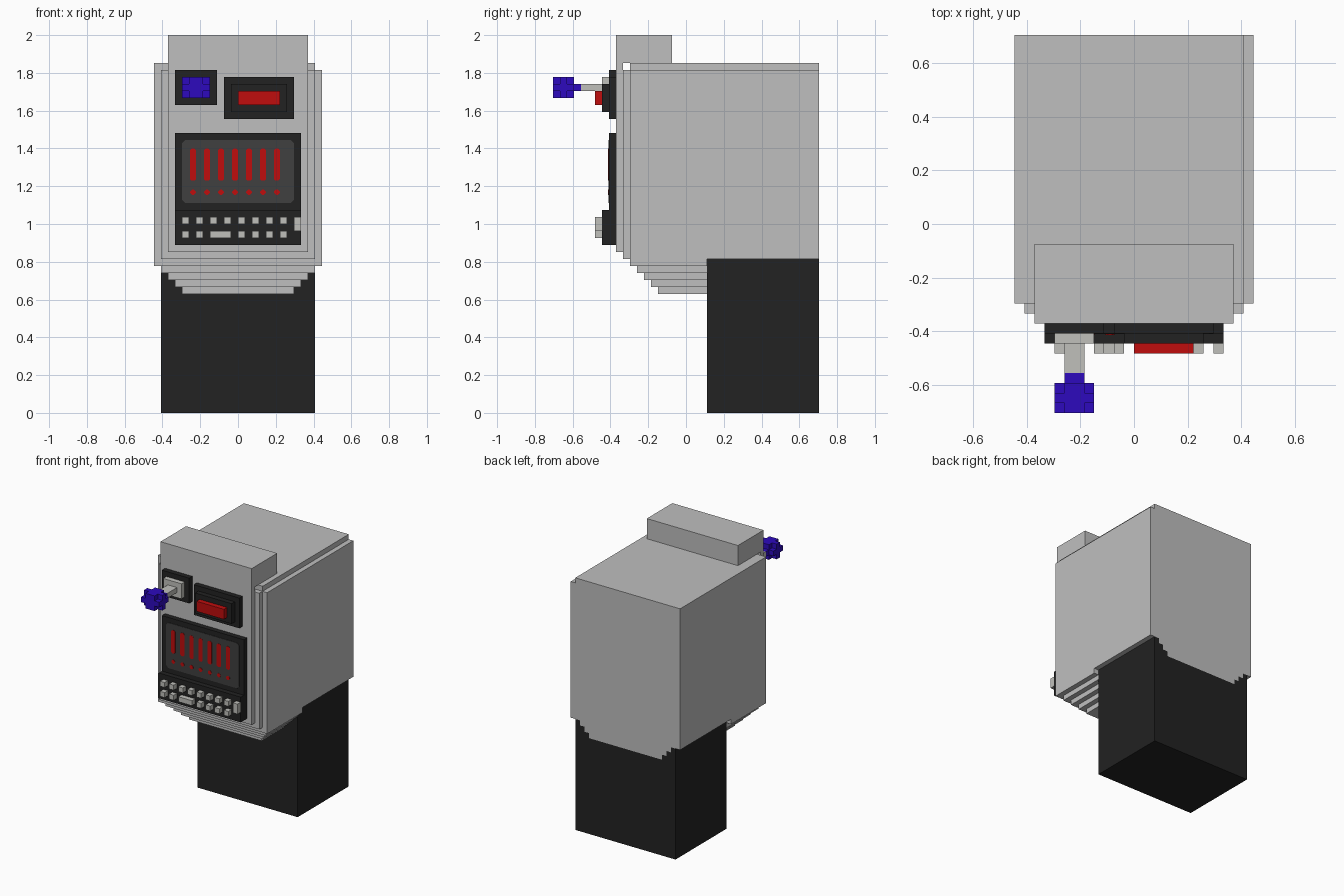
import bpy, bmesh, math

if "Cube" in bpy.data.objects:
    bpy.data.objects.remove(bpy.data.objects["Cube"], do_unlink=True)

U = 2 / 54  # block size: the model is 54 blocks tall


def material(name, rgb):
    m = bpy.data.materials.new(name)
    m.use_nodes = True
    m.diffuse_color = (*rgb, 1)
    bsdf = next(n for n in m.node_tree.nodes if n.type == 'BSDF_PRINCIPLED')
    bsdf.inputs["Base Color"].default_value = (*rgb, 1)
    return m


GREY = material("casing grey", (0.52, 0.52, 0.52))
LIGHT = material("key grey", (0.53, 0.53, 0.50))
BLACK = material("black", (0.016, 0.016, 0.016))
SCREEN = material("screen grey", (0.05, 0.05, 0.05))
RED = material("red", (0.53, 0.004, 0.004))
BLUE = material("blue", (0.026, 0.003, 0.515))


def finish(name, bm, mat):
    bmesh.ops.recalc_face_normals(bm, faces=bm.faces)
    me = bpy.data.meshes.new(name)
    bm.to_mesh(me)
    bm.free()
    me.materials.append(mat)
    ob = bpy.data.objects.new(name, me)
    bpy.context.collection.objects.link(ob)
    return ob


def blocks(name, mat, *boxes):
    """One object from boxes (x0, x1, y0, y1, z0, z1) in block units."""
    bm = bmesh.new()
    for x0, x1, y0, y1, z0, z1 in boxes:
        verts = bmesh.ops.create_cube(bm, size=1)["verts"]
        for v in verts:
            v.co = (U * (x1 if v.co.x > 0 else x0),
                    U * (y1 if v.co.y > 0 else y0),
                    U * (z1 if v.co.z > 0 else z0))
    return finish(name, bm, mat)


def cut_plates(name, mat, rects, cut, y, depth):
    """Thin front plates with cut corners; rects are (x0, x1, z0, z1)."""
    bm = bmesh.new()
    for x0, x1, z0, z1 in rects:
        outline = [(x0 + cut, z0), (x1 - cut, z0), (x1, z0 + cut), (x1, z1 - cut),
                   (x1 - cut, z1), (x0 + cut, z1), (x0, z1 - cut), (x0, z0 + cut)]
        face = bm.faces.new([bm.verts.new((U * x, U * y, U * z)) for x, z in outline])
        new = bmesh.ops.extrude_face_region(bm, geom=[face])["geom"]
        for v in new:
            if isinstance(v, bmesh.types.BMVert):
                v.co.y -= U * depth
    return finish(name, bm, mat)


# Casing: main body, side plate, stepped front and raised head
blocks("casing", GREY, (-12, 11, -8, 19, 22, 50))
blocks("side_plate", GREY, (11, 12, -8, 19, 22, 49))
blocks("front_step", GREY, (-11, 11, -9, -8, 22, 49))
blocks("front_slab", GREY, (-10, 10, -10, -9, 23, 54))
blocks("head", GREY, (-10, 10, -9, -2, 50, 54))

# Stepped underside, shrinking as it goes down
blocks("underside_steps", GREY,
       *[(-12 + i, 12 - i, -8 + i, 3, 21 - i, 22 - i) for i in range(5)])

# Pedestal with stepped upper corners, and the casing rows between them
pedestal = [(-11, 11, 3, 19, 0, 19)]
rows = []
for w in (8, 9, 10):
    z = w + 11
    rows.append((-w, w, 3, 19, z, z + 1))
    pedestal += [(-11, -w, 3, 19, z, z + 1), (w, 11, 3, 19, z, z + 1)]
blocks("pedestal", BLACK, *pedestal)
blocks("casing_lower_rows", GREY, *rows)

# Lever with its mounting plate, stem and knob (a block with no corners)
blocks("lever_panel", BLACK, (-9, -3, -11, -10, 44, 49))
blocks("lever_base", LIGHT, (-8, -4, -12, -11, 45, 48))
blocks("lever_stem", LIGHT, (-7, -5, -15, -12, 46, 47))
blocks("lever_collar", BLUE, (-7, -5, -16, -15, 46, 47))
blocks("lever_knob", BLUE,
       (-8, -4, -19, -16, 46, 47),
       (-8, -4, -18, -17, 45, 48),
       (-7, -5, -19, -16, 45, 48))

# Red button on a two-step mount
blocks("button_panel", BLACK, (-2, 8, -11, -10, 42, 48))
blocks("button_mount", BLACK, (-1, 7, -12, -11, 43, 47))
blocks("button", RED, (0, 6, -13, -12, 44, 46))

# Display: bezel, screen, bars and dots
blocks("screen_bezel", BLACK, (-9, 9, -11, -10, 24, 40))
cut_plates("screen", SCREEN, [(-8, 8, 30, 39)], 0.45, -11, 0.08)
centres = [-6.43 + 2 * i for i in range(7)]
cut_plates("screen_bars", RED, [(c - 0.45, c + 0.45, 33.2, 37.8) for c in centres],
           0.25, -11.08, 0.06)
cut_plates("screen_dots", RED, [(c - 0.4, c + 0.4, 31.15, 31.95) for c in centres],
           0.28, -11.08, 0.06)

# Keyboard
blocks("keyboard", BLACK, (-9, 9, -12, -11, 24, 29))
keys = [(x, x + 1, -13, -12, 27, 28) for x in range(-8, 8, 2)]
keys += [(x, x + 1, -13, -12, 25, 26) for x in (-8, -6, 0, 2, 4, 6)]
keys += [(-4, -1, -13, -12, 25, 26), (8, 9, -13, -12, 26, 28)]
blocks("keys", LIGHT, *keys)
